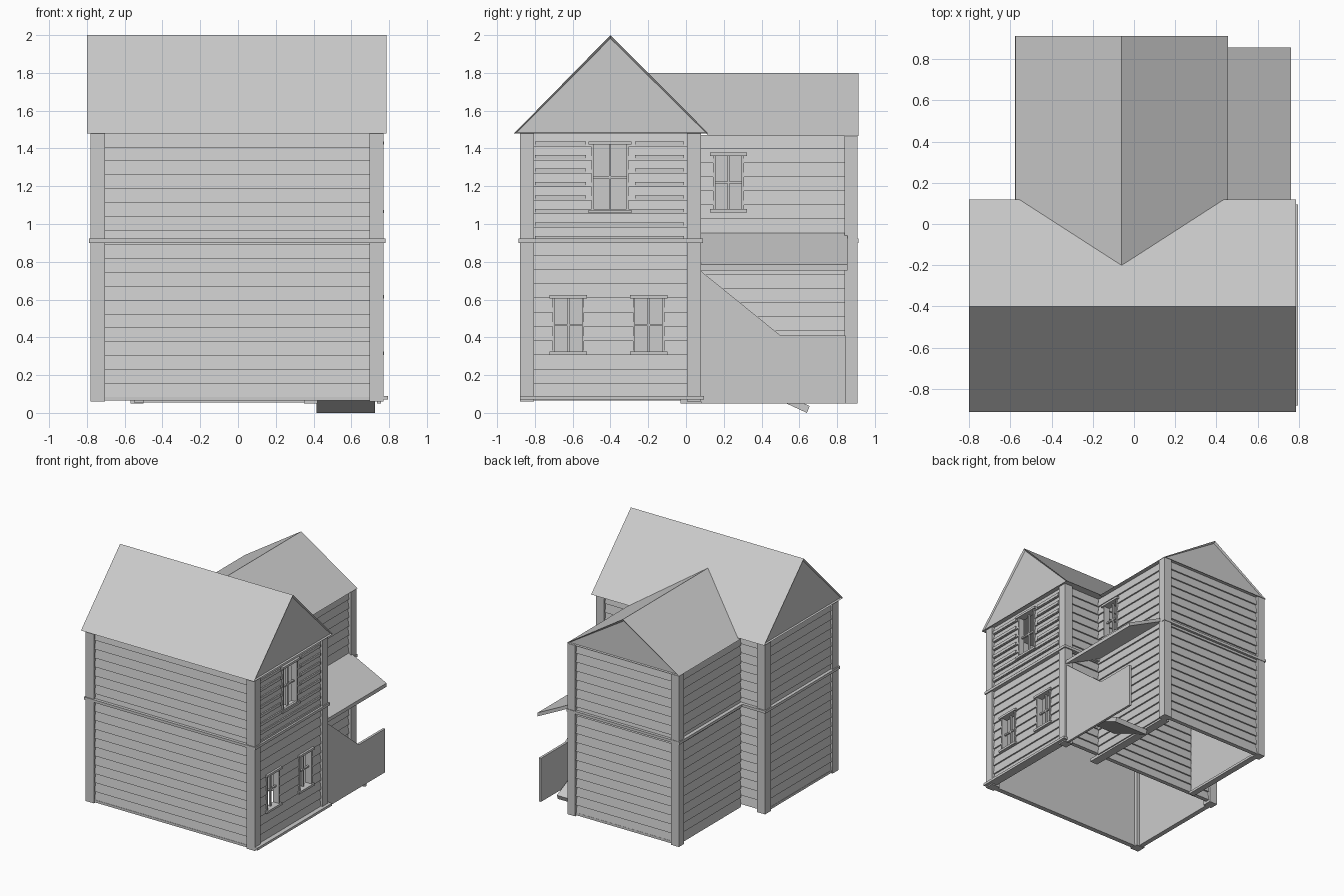
import bpy, bmesh
from mathutils import Vector

if "Cube" in bpy.data.objects:
    bpy.data.objects.remove(bpy.data.objects["Cube"])


def finish(name, bm):
    bmesh.ops.recalc_face_normals(bm, faces=bm.faces)
    me = bpy.data.meshes.new(name)
    bm.to_mesh(me)
    bm.free()
    ob = bpy.data.objects.new(name, me)
    bpy.context.collection.objects.link(ob)
    return ob


def box(name, x0, x1, y0, y1, z0, z1):
    bm = bmesh.new()
    bmesh.ops.create_cube(bm, size=1)
    for v in bm.verts:
        v.co = Vector((x0 + (v.co.x + .5) * (x1 - x0),
                       y0 + (v.co.y + .5) * (y1 - y0),
                       z0 + (v.co.z + .5) * (z1 - z0)))
    return finish(name, bm)


def prism(name, ends):
    """Closed solid between two matching outlines."""
    bm = bmesh.new()
    a, b = [[bm.verts.new(p) for p in e] for e in ends]
    bm.faces.new(a)
    bm.faces.new(b[::-1])
    n = len(a)
    for i in range(n):
        j = (i + 1) % n
        bm.faces.new((a[i], b[i], b[j], a[j]))
    return finish(name, bm)


def recess_end(ob, direction):
    """Sink the gable triangle slightly behind the roof edge."""
    bm = bmesh.new()
    bm.from_mesh(ob.data)
    bm.normal_update()
    fs = [f for f in bm.faces if f.normal.dot(Vector(direction)) > .99]
    bmesh.ops.inset_individual(bm, faces=fs, thickness=.018, depth=-.012)
    bm.to_mesh(ob.data)
    bm.free()


def siding(name, axis, s, p, u0, u1, z0, z1, holes=()):
    """Clapboard panel whose board lips lie in plane p, facing s along axis."""
    n = max(1, round((z1 - z0) / .0727))
    h = (z1 - z0) / n
    prof = [(-.035, z1), (-.035, z0)]
    for i in range(n):
        prof += [(0, z0 + i * h), (-.012, z0 + (i + 1) * h)]
    # last point of the profile sits at z1 already
    pt = lambda d, u, z: (p + s * d, u, z) if axis == 'x' else (u, p + s * d, z)
    ob = prism(name, [[pt(d, u, z) for d, z in prof] for u in (u0, u1)])
    for k, (a, b, c, e) in enumerate(holes):
        cut = box("cutter", p - .1, p + .1, a, b, c, e)
        cut.hide_render = True
        m = ob.modifiers.new("opening", 'BOOLEAN')
        m.operation, m.solver, m.object = 'DIFFERENCE', 'EXACT', cut
        bpy.context.view_layer.objects.active = ob
        bpy.ops.object.modifier_apply(modifier=m.name)
        bpy.data.objects.remove(cut)
    return ob


def window(name, p, y0, y1, z0, z1):
    """Open sash window on a wall facing +x."""
    ym, zm, t = (y0 + y1) / 2, (z0 + z1) / 2, .012
    for y in (y0, y1):
        box(name + "_jamb", p - .05, p + .004, y - t / 2, y + t / 2, z0, z1)
    box(name + "_header", p - .05, p + .015, y0 - .022, y1 + .022, z1, z1 + .018)
    box(name + "_sill", p - .05, p + .015, y0 - .022, y1 + .022, z0 - .018, z0)
    box(name + "_mullion", p - .035, p - .02, ym - t / 2, ym + t / 2, z0, z1)
    box(name + "_rail", p - .035, p - .02, y0, y1, zm - t / 2, zm + t / 2)


# window openings: y0, y1, z0, z1
low = [(-.70, -.545, .325, .605), (-.275, -.12, .325, .605)]
up = [(-.495, -.31, 1.075, 1.42)]
wing_win = [(.15, .30, 1.08, 1.36)]

# main block siding
siding("main_front_siding", 'y', -1, -.868, -.71, .70, .08, 1.48)
siding("main_back_siding", 'y', 1, .068, -.71, .70, .08, 1.48)
siding("main_left_siding", 'x', -1, -.768, -.81, .01, .08, 1.48)
siding("main_right_lower_siding", 'x', 1, .758, -.81, .01, .08, .91, low)
siding("main_right_upper_siding", 'x', 1, .758, -.81, .01, .91, 1.48, up)

# rear wing siding
siding("wing_left_siding", 'x', -1, -.555, .07, .85, .065, 1.47)
siding("wing_right_siding", 'x', 1, .43, .07, .85, .065, 1.47, wing_win)
siding("wing_back_siding", 'y', 1, .895, -.51, .39, .065, 1.47)

# raised slats beside the upper window
for i in range(8):
    z = .925 + i * .0715
    spans = [(-.80, -.53), (-.27, -.01)] if z > 1.07 else [(-.80, -.01)]
    for a, b in spans:
        box("upper_slat", .745, .764, a, b, z - .012, z + .012)

# corner posts
for x in (-.78, .695):
    for y in (-.88, .005):
        box("main_corner_post", x, x + .075, y, y + .075, .06, 1.48)
for x in (-.57, .38):
    box("wing_corner_post", x, x + .07, .838, .908, .05, 1.47)

# belt course between storeys
for y in (-.888, .055):
    box("main_belt", -.79, .78, y, y + .035, .9, .922)
for x in (-.79, .745):
    box("main_belt", x, x + .035, -.888, .09, .9, .922)
box("wing_belt_left", -.578, -.54, .08, .912, .9, .922)
box("wing_belt_back", -.578, .455, .88, .912, .9, .922)

# base trim
box("right_base_trim", .72, .795, -.88, .095, .07, .09)
box("front_base_trim", -.77, .77, -.87, -.83, .065, .085)
box("left_base_trim", -.77, -.73, -.87, .07, .065, .085)
box("wing_base_beam", .35, .42, -.03, .84, .05, .075)
box("wing_base_beam", -.55, -.50, .07, .84, .055, .075)
box("wing_back_base", -.55, .42, .86, .895, .055, .075)

# windows
for w in low:
    window("lower_window", .758, *w)
window("upper_window", .758, *up[0])
window("wing_window", .43, *wing_win[0])

# roofs
main_roof = prism("main_roof", [[(x, -.912, 1.478), (x, -.4, 2.0), (x, .12, 1.478)]
                                for x in (-.80, .785)])
recess_end(main_roof, (1, 0, 0))
recess_end(main_roof, (-1, 0, 0))
wing_roof = prism("wing_roof", [
    [(-.575, .12, 1.467), (-.06, -.2, 1.80), (.455, .12, 1.467)],
    [(-.575, .912, 1.467), (-.06, .912, 1.80), (.455, .912, 1.467)]])
recess_end(wing_roof, (0, 1, 0))

# porch: lean-to roof, side wall and sloping steps
prism("porch_roof", [[(.42, y, .955), (.762, y, .785), (.762, y, .755), (.42, y, .925)]
                     for y in (.08, .855)])
prism("porch_side_wall", [[(x, .08, .75), (x, .5, .41), (x, .845, .41),
                           (x, .845, .05), (x, .08, .05)] for x in (.737, .757)])
prism("porch_ramp", [[(x, .26, .175), (x, .64, 0), (x, .655, .036), (x, .28, .21)]
                     for x in (.415, .725)])
